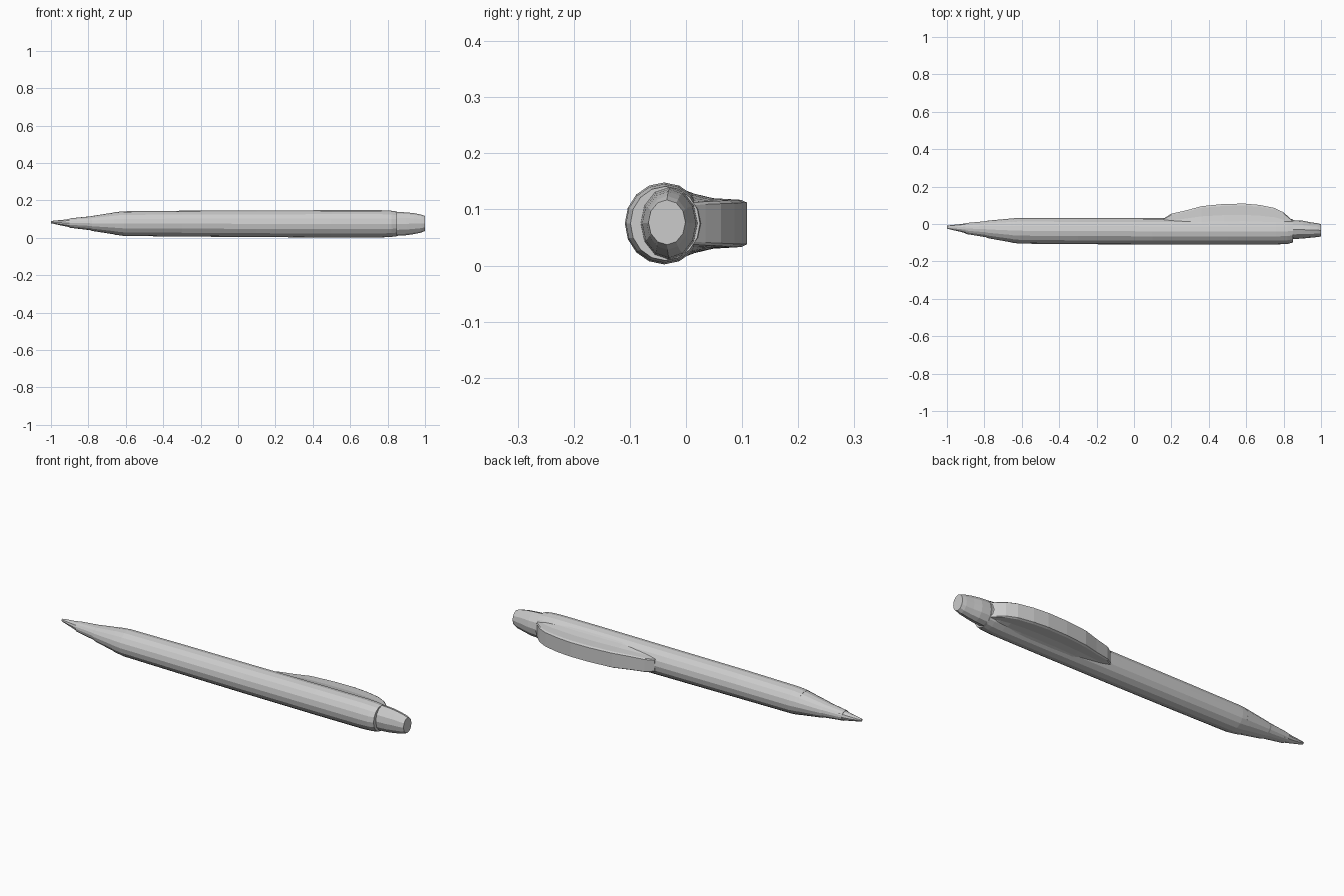
import bpy, bmesh, math

SIDES = 16


def skin(name, rings):
    """Flat-faced solid through matching rings of points, with capped ends."""
    bm = bmesh.new()
    loops = [[bm.verts.new(p) for p in ring] for ring in rings]
    n = len(loops[0])
    for a, b in zip(loops, loops[1:]):
        for i in range(n):
            j = (i + 1) % n
            bm.faces.new((a[i], a[j], b[j], b[i]))
    bm.faces.new(loops[0])
    bm.faces.new(loops[-1])
    bmesh.ops.recalc_face_normals(bm, faces=bm.faces[:])
    mesh = bpy.data.meshes.new(name)
    bm.to_mesh(mesh)
    bm.free()
    obj = bpy.data.objects.new(name, mesh)
    bpy.context.collection.objects.link(obj)
    return obj


def oval_tube(name, sections, sides=SIDES):
    """Sections are (x, centre y, centre z, y radius, z radius)."""
    rings = []
    for x, cy, cz, ry, rz in sections:
        angles = [2 * math.pi * i / sides for i in range(sides)]
        rings.append([(x, cy + ry * math.cos(a), cz + rz * math.sin(a)) for a in angles])
    return skin(name, rings)


# Barrel, slightly fuller towards the rear
oval_tube("barrel", [
    (-0.66, -0.035, 0.077, 0.064, 0.060),
    (-0.61, -0.036, 0.076, 0.069, 0.066),
    (-0.30, -0.038, 0.076, 0.070, 0.069),
    (0.10, -0.039, 0.075, 0.070, 0.071),
    (0.50, -0.039, 0.075, 0.070, 0.073),
    (0.76, -0.039, 0.075, 0.070, 0.073),
    (0.82, -0.039, 0.075, 0.068, 0.070),
    (0.85, -0.037, 0.075, 0.062, 0.066),
])

# Tapered grip and writing tip
oval_tube("grip_cone", [
    (-0.64, -0.035, 0.077, 0.066, 0.062),
    (-0.78, -0.029, 0.077, 0.047, 0.040),
    (-0.79, -0.028, 0.078, 0.043, 0.037),
    (-0.90, -0.024, 0.079, 0.029, 0.025),
])
oval_tube("writing_tip", [
    (-0.88, -0.024, 0.079, 0.031, 0.027),
    (-0.93, -0.021, 0.080, 0.020, 0.018),
    (-0.98, -0.018, 0.083, 0.012, 0.010),
    (-1.00, -0.017, 0.084, 0.008, 0.006),
], 10)

# Push button at the rear
oval_tube("push_button", [
    (0.82, -0.030, 0.075, 0.052, 0.066),
    (0.90, -0.030, 0.075, 0.048, 0.061),
    (0.94, -0.032, 0.076, 0.042, 0.056),
    (0.98, -0.033, 0.076, 0.037, 0.048),
    (1.00, -0.034, 0.077, 0.033, 0.040),
], 12)

# Clip: a flared fin lofted along the barrel, sections are (x, height, width)
FLARE = [(0, 0.066), (0.27, 0.053), (0.53, 0.045), (0.92, 0.042), (1, 0.037)]
clip_rings = []
for x, top, wide in [(0.16, 0.030, 0.75), (0.20, 0.055, 0.85), (0.28, 0.073, 0.92),
                     (0.36, 0.095, 1.0), (0.48, 0.107, 1.0), (0.59, 0.109, 1.0),
                     (0.67, 0.102, 1.0), (0.75, 0.086, 0.98), (0.80, 0.062, 0.95),
                     (0.83, 0.035, 0.92), (0.85, 0.015, 0.88)]:
    half = [(-0.02 + (top + 0.02) * t, w * wide) for t, w in FLARE]
    clip_rings.append([(x, y, 0.075 + w) for y, w in half]
                      + [(x, y, 0.075 - w) for y, w in reversed(half)])
skin("clip", clip_rings)
